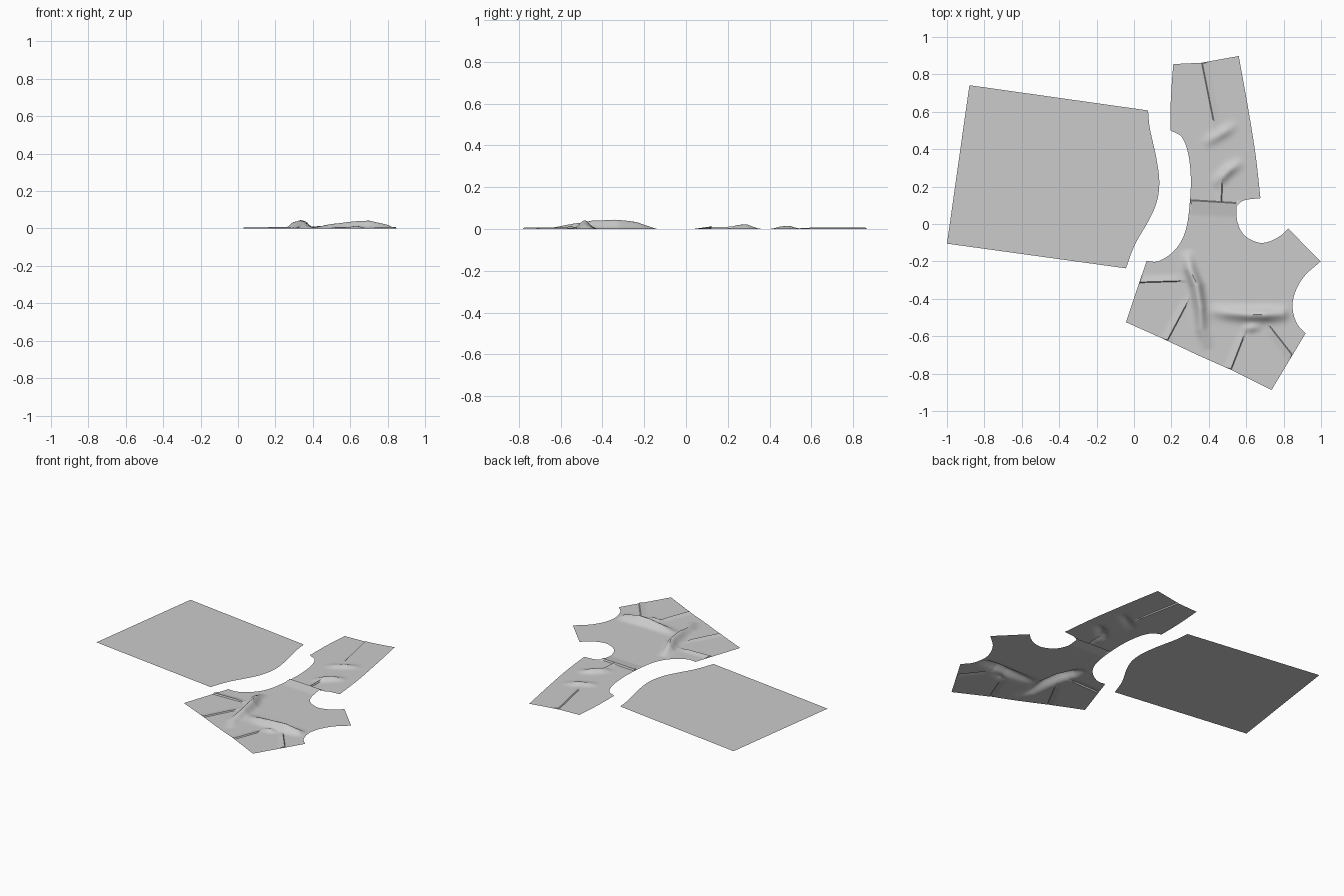
import bpy, math
from mathutils import Vector, geometry

if "Cube" in bpy.data.objects:
    bpy.data.objects.remove(bpy.data.objects["Cube"])

cloth = bpy.data.materials.new("light grey cloth")
cloth.diffuse_color = (0.6, 0.6, 0.6, 1)
cloth.use_nodes = True
cloth.node_tree.nodes["Principled BSDF"].inputs["Base Color"].default_value = cloth.diffuse_color


def spline(pts, n=6):
    """Smooth curve through the points."""
    p = [Vector(q) for q in pts]
    if len(p) == 2:
        return p
    p = [2 * p[0] - p[1]] + p + [2 * p[-1] - p[-2]]
    out = []
    for i in range(1, len(p) - 2):
        a, b, c, d = p[i - 1:i + 3]
        for k in range(n):
            t = k / n
            out.append(0.5 * (2 * b + (c - a) * t + (2 * a - 5 * b + 4 * c - d) * t * t
                              + (3 * b - a - 3 * c + d) * t ** 3))
    return out + [p[-2]]


def outline(runs):
    """Join smooth runs into one closed outline; runs meet at sharp corners."""
    pts = []
    for run in runs:
        for q in spline(run):
            if not pts or (q - pts[-1]).length > 1e-4:
                pts.append(q)
    if (pts[0] - pts[-1]).length < 1e-4:
        pts.pop()
    return pts


def make_object(name, verts, faces):
    me = bpy.data.meshes.new(name)
    me.from_pydata(verts, [], faces)
    me.materials.append(cloth)
    ob = bpy.data.objects.new(name, me)
    bpy.context.collection.objects.link(ob)
    return ob


# Flat sleeve panel
cap = [(0.075, 0.607), (0.085, 0.51), (0.118, 0.36), (0.135, 0.235),
       (0.125, 0.13), (0.085, 0.03), (0.005, -0.11), (-0.043, -0.237)]
sleeve = outline([cap[::-1], [(0.075, 0.607), (-0.88, 0.742)], [(-1, -0.105)]*2])
make_object("sleeve_panel", [(p.x, p.y, 0) for p in sleeve], [list(range(len(sleeve)))])

# Bodice outline: back at the top, front at the bottom
bodice = outline([
    [(0.195, 0.5), (0.255, 0.465), (0.29, 0.375), (0.304, 0.24), (0.297, 0.1),
     (0.28, -0.02), (0.245, -0.105), (0.19, -0.165), (0.125, -0.2), (0.067, -0.198)],
    [(0.067, -0.198), (-0.043, -0.525)],
    [(-0.043, -0.525), (0.18, -0.625)],
    [(0.18, -0.625), (0.35, -0.705), (0.52, -0.78)],
    [(0.52, -0.78), (0.735, -0.888)],
    [(0.735, -0.888), (0.917, -0.585)],
    [(0.917, -0.585), (0.87, -0.53), (0.848, -0.45), (0.86, -0.37), (0.91, -0.28), (0.998, -0.2)],
    [(0.998, -0.2), (0.825, -0.025)],
    [(0.825, -0.025), (0.78, -0.065), (0.72, -0.095), (0.66, -0.098), (0.59, -0.06),
     (0.553, 0.01), (0.547, 0.095)],
    [(0.547, 0.095), (0.59, 0.127), (0.676, 0.138)],
    [(0.676, 0.138), (0.65, 0.37), (0.61, 0.62), (0.56, 0.898)],
    [(0.56, 0.898), (0.36, 0.862)],
    [(0.36, 0.862), (0.21, 0.855)],
    [(0.21, 0.855), (0.197, 0.67), (0.195, 0.5)]])

# Puckers: x, y, height along the crest, with a width
ridges = [
    ([(0.28, -0.14, 0), (0.30, -0.24, 0.034), (0.335, -0.33, 0.045), (0.355, -0.45, 0.04),
      (0.36, -0.56, 0.022), (0.40, -0.67, 0)], 0.03),
    ([(0.38, -0.46, 0), (0.5, -0.475, 0.024), (0.62, -0.485, 0.038), (0.7, -0.485, 0.042),
      (0.79, -0.48, 0.022), (0.83, -0.48, 0)], 0.033),
    ([(0.57, -0.56, 0), (0.63, -0.555, 0.015), (0.69, -0.55, 0)], 0.02),
    ([(0.36, 0.42, 0), (0.42, 0.455, 0.012), (0.48, 0.49, 0.016), (0.56, 0.54, 0)], 0.027),
    ([(0.42, 0.2, 0), (0.47, 0.25, 0.02), (0.51, 0.29, 0.022), (0.59, 0.34, 0)], 0.027)]

# Sewn darts and shoulder seam: start, end, step height, fall-off width
darts = [((0.361, 0.861), (0.437, 0.48), 0.007, 0.04),
         ((0.031, -0.315), (0.285, -0.307), 0.009, 0.04),
         ((0.181, -0.624), (0.31, -0.38), 0.007, 0.04),
         ((0.521, -0.779), (0.61, -0.55), 0.007, 0.04),
         ((0.849, -0.699), (0.70, -0.51), 0.007, 0.04),
         ((0.47, 0.12), (0.475, 0.24), 0.009, 0.03),
         ((0.546, 0.115), (0.30, 0.13), 0.011, 0.08)]
STEP = 0.005


def height(p):
    z = 0
    for crest, width in ridges:
        best = 0
        for a, b in zip(crest, crest[1:]):
            a2, b2 = Vector(a[:2]), Vector(b[:2])
            t = max(0, min(1, (p - a2).dot(b2 - a2) / (b2 - a2).length_squared))
            d = (p - a2.lerp(b2, t)).length
            if d < 3 * width:
                best = max(best, (a[2] + (b[2] - a[2]) * t) * math.exp(-(d / width) ** 2))
        z += best
    fold = 0
    for a, b, h, fall in darts:
        a, b = Vector(a), Vector(b)
        u = (b - a).normalized()
        along, side = (p - a).dot(u), (p - a).dot(Vector((-u.y, u.x)))
        if -0.02 < along < (b - a).length and 0 < side < fall:
            rise = side / STEP if side < STEP else (fall - side) / (fall - STEP)
            if h < 0.01:  # darts taper to their tip
                rise *= min(1, 3 * (1 - along / (b - a).length))
            fold = max(fold, h * min(1, rise))
    return z + fold


# Constrained triangulation: outline, dart lines and a fine grid inside
pts = list(bodice)
n = len(pts)
edges = [(i, (i + 1) % n) for i in range(n)]
for a, b, h, fall in darts:
    a, b = Vector(a), Vector(b)
    u = (b - a).normalized()
    for off in (0, STEP):
        o = Vector((-u.y, u.x)) * off
        for k in range(21):
            pts.append(a.lerp(b, 0.01 + 0.98 * k / 20) + o)
            if k:
                edges.append((len(pts) - 2, len(pts) - 1))
G = 0.011
for i in range(-4, 92):
    for j in range(-81, 82):
        pts.append(Vector((i * G + (j % 2) * G / 2, j * G)))
v2, _, faces, *_ = geometry.delaunay_2d_cdt(pts, edges, [], 1, 1e-5)
used = sorted({i for f in faces for i in f})
index = {v: i for i, v in enumerate(used)}
verts = [(v2[i].x, v2[i].y, height(v2[i])) for i in used]
ob = make_object("bodice_panel", verts, [[index[i] for i in f] for f in faces])
bpy.context.view_layer.objects.active = ob
ob.select_set(True)
bpy.ops.object.shade_smooth_by_angle(angle=math.radians(40))
